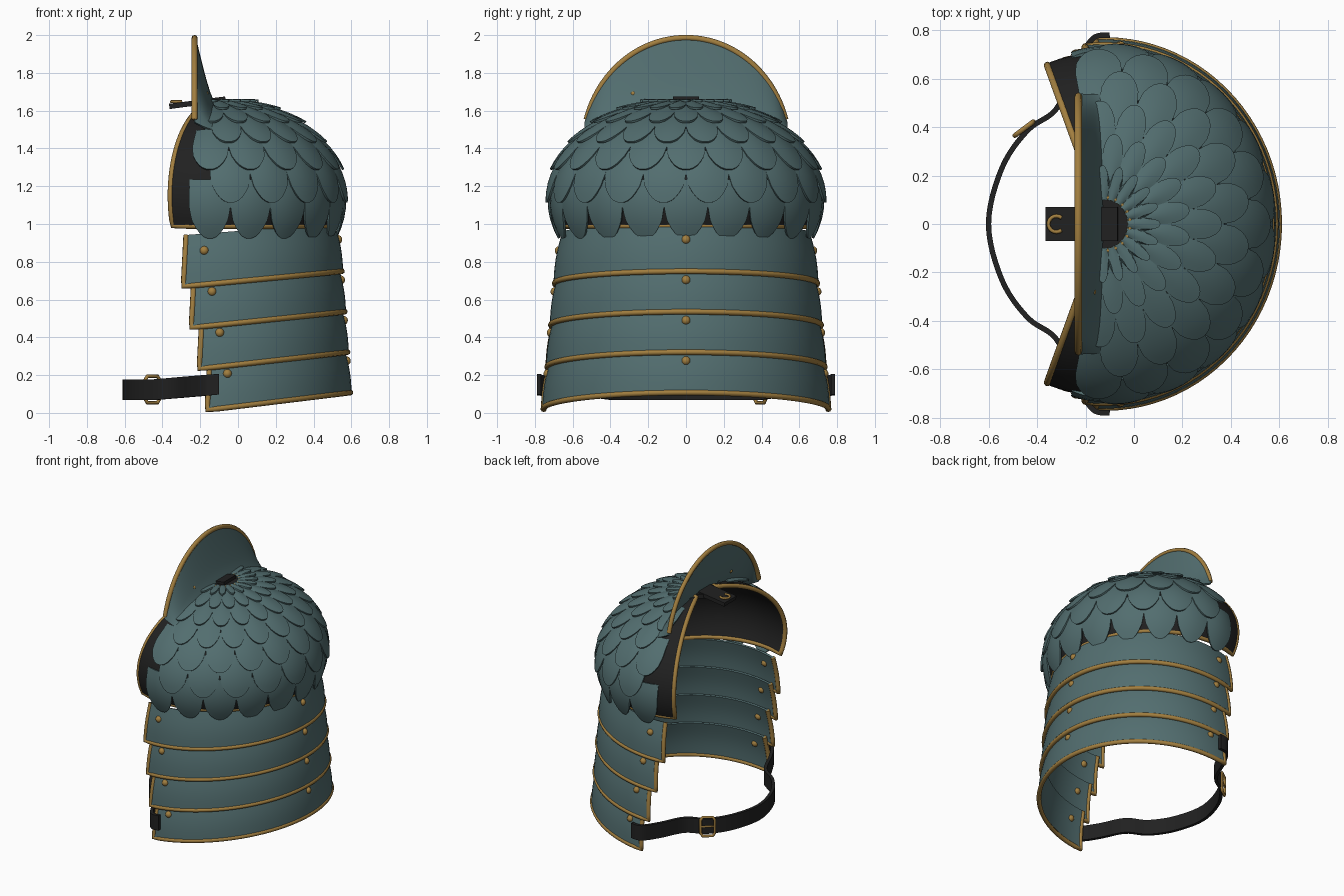
import bpy, math
from math import sin, cos, pi, radians as rad, acos
from mathutils import Vector

if "Cube" in bpy.data.objects:
    bpy.data.objects.remove(bpy.data.objects["Cube"])


def material(name, col):
    m = bpy.data.materials.new(name)
    m.diffuse_color = (*col, 1)
    m.use_nodes = True
    m.node_tree.nodes["Principled BSDF"].inputs["Base Color"].default_value = m.diffuse_color
    return m


TEAL = material("teal_metal", (0.085, 0.155, 0.16))
GOLD = material("brass_trim", (0.36, 0.21, 0.05))
DARK = material("black_leather", (0.015, 0.015, 0.015))
CX, CZ = -0.12, 1.15            # dome centre


def make(name, verts, faces, mat, thick=0.0):
    me = bpy.data.meshes.new(name)
    me.from_pydata([tuple(v) for v in verts], [], faces)
    me.materials.append(mat)
    me.polygons.foreach_set("use_smooth", [True] * len(me.polygons))
    ob = bpy.data.objects.new(name, me)
    bpy.context.collection.objects.link(ob)
    if thick:
        s = ob.modifiers.new("thickness", "SOLIDIFY")
        s.thickness, s.offset = thick, 0
    e = ob.modifiers.new("sharp_edges", "EDGE_SPLIT")
    e.split_angle = rad(40)
    return ob


def grid(f, nu, nv, verts, faces):
    """Append the surface f(u, v), u and v in 0..1."""
    b = len(verts)
    verts += [f(i / nu, j / nv) for j in range(nv + 1) for i in range(nu + 1)]
    for j in range(nv):
        for i in range(nu):
            a = b + j * (nu + 1) + i
            faces.append((a, a + 1, a + nu + 2, a + nu + 1))


def sheet(name, f, nu, nv, mat, thick):
    v, q = [], []
    grid(f, nu, nv, v, q)
    return make(name, v, q, mat, thick)


def tube(name, pts, r, mat=GOLD, closed=False):
    cu = bpy.data.curves.new(name, "CURVE")
    cu.dimensions = "3D"
    cu.bevel_depth, cu.bevel_resolution, cu.use_fill_caps = r, 2, True
    sp = cu.splines.new("POLY")
    sp.points.add(len(pts) - 1)
    for p, c in zip(sp.points, pts):
        p.co = (*c, 1)
    sp.use_cyclic_u = closed
    cu.materials.append(mat)
    ob = bpy.data.objects.new(name, cu)
    bpy.context.collection.objects.link(ob)


def rivet(name, loc, r=0.024):
    bpy.ops.mesh.primitive_uv_sphere_add(segments=14, ring_count=8, radius=r, location=loc)
    ob = bpy.context.object
    ob.name = name
    ob.data.materials.append(GOLD)
    bpy.ops.object.shade_smooth()


def dome(az, phi, lift=0.0):
    a, p = rad(az), rad(phi)
    return Vector((CX + (0.66 + lift) * sin(p) * cos(a), (0.70 + lift) * sin(p) * sin(a),
                   CZ + (0.49 + lift) * cos(p)))


# Dark dome lining, open towards the neck
A, P0, P1 = 111, 9, 109
sheet("dome_lining", lambda u, v: dome(-A + 2 * A * u, P0 + (P1 - P0) * v), 48, 24, DARK, 0.02)
N = 30
rim = [dome(-A, P1 + (P0 - P1) * i / N) for i in range(N)]
rim += [dome(-A + 2 * A * i / N, P0, 0.008) for i in range(N)]
rim += [dome(A, P0 + (P1 - P0) * i / N) for i in range(N)]
rim += [dome(A - 2 * A * i / N, P1) for i in range(N)]
tube("dome_rim", rim, 0.016, closed=True)

# Overlapping scales in staggered rows
tips = [19, 30, 43, 58, 75, 94, 115]
verts, faces, step = [], [], 18.5
for r, tip in enumerate(tips):
    gap = tip - (tips[r - 1] if r else 8)
    start = max(8, tip - 1.65 * gap)
    n = 11 if r % 2 == 0 else 10
    for k in range(n):
        c = (k - (n - 1) / 2) * step

        def scale(u, v, c=c, tip=tip, gap=gap, start=start):
            s = 2 * u - 1
            end = tip - 0.5 * gap * abs(s) ** 2.3
            return dome(c + s * 9.2 * (1 - 0.12 * max(0, v - 0.7) / 0.3), start + (end - start) * v,
                        0.008 + 0.022 * v + 0.012 * (1 - s * s))
        grid(scale, 10, 6, verts, faces)
make("dome_scales", verts, faces, TEAL, 0.012)

# Four tilted arm plates with trim on the ends and lower edge
for i in range(4):
    xf, zf, xb, zb, ry = -0.288 + 0.042 * i, 0.67 - 0.218 * i, 0.55 + 0.015 * i, 0.75 - 0.214 * i, 0.695 + 0.02 * i

    def plate(u, v, xf=xf, zf=zf, xb=xb, zb=zb, ry=ry):
        bulge = 0.010 * sin(pi * v)
        x0, x1 = xf + 0.014 * (1 - v), xb - 0.045 * (1 - v) + bulge
        rx, r2 = x1 - CX, ry - 0.045 * (1 - v) + bulge
        end = acos((x0 - CX) / rx)
        t = end * (2 * u - 1)
        x = CX + rx * cos(t)
        z0, z1 = zf + 0.27 * (1 - v), zb + 0.25 * (1 - v)
        return Vector((x, r2 * sin(t), z0 + (z1 - z0) * (x - x0) / (x1 - x0)))
    sheet(f"arm_plate_{i + 1}", plate, 48, 8, TEAL, 0.014)
    path = [plate(0, j / 8) for j in range(8)] + [plate(j / 48, 1) for j in range(48)]
    path += [plate(1, 1 - j / 8) for j in range(9)]
    tube(f"arm_plate_trim_{i + 1}", path, 0.0155)
    for k, u in enumerate((0.043, 0.5, 0.957)):
        rivet(f"arm_rivet_{i + 1}_{k + 1}", plate(u, 0.33))


# Upright neck guard, leaning from the dome to a flat arched rim
def guard(u, v):
    y = 0.53 * (2 * u - 1)
    top = 1.395 + 0.59 * math.sqrt(1 - (y / 0.546) ** 2)
    base = min(top - 0.01, CZ + 0.50 * math.sqrt(1 - (y / 0.73) ** 2))
    return Vector((-0.135 - 0.095 * v ** 0.8, y, base + (top - base) * v))


def arch(s):
    t = s * 1.30
    return Vector((-0.23, 0.546 * sin(t), 1.395 + 0.59 * cos(t)))


sheet("neck_guard", guard, 48, 8, TEAL, 0.016)
tube("neck_guard_rim", [arch(i / 24 - 1) for i in range(49)], 0.016)
rivet("neck_guard_rivet", (-0.17, -0.28, 1.69), 0.014)

# Crown cap and top strap with small ring
bpy.ops.mesh.primitive_cylinder_add(vertices=32, radius=0.1, depth=0.03, location=(CX, 0, 1.638))
bpy.context.object.name = "crown_cap"
bpy.context.object.data.materials.append(DARK)
bpy.ops.mesh.primitive_cube_add(size=1, location=(-0.215, 0, 1.642), rotation=(0, -0.13, 0))
ob = bpy.context.object
ob.name = "top_strap"
ob.scale = (0.30, 0.14, 0.028)
ob.data.materials.append(DARK)
tube("top_strap_hook", [(-0.32 + 0.033 * cos(rad(a)), 0.033 * sin(rad(a)), 1.648)
                        for a in range(50, 311, 20)], 0.008)

# Arm strap: a flat band curving across the open side
half = [(-0.10, 0.778), (-0.17, 0.765), (-0.24, 0.65), (-0.32, 0.475), (-0.44, 0.385),
        (-0.545, 0.23), (-0.60, 0.0)]
ctrl = [Vector(p) for p in half] + [Vector((x, -y)) for x, y in half[-2::-1]]


def band(t):
    """Smooth curve through the control points."""
    n = len(ctrl) - 1
    i = min(int(t * n), n - 1)
    f = t * n - i
    a, b, c, d = (ctrl[max(0, min(n, i + k))] for k in (-1, 0, 1, 2))
    return 0.5 * (2 * b + (c - a) * f + (2 * a - 5 * b + 4 * c - d) * f * f + (3 * b - a - 3 * c + d) * f ** 3)


def strap(u, v):
    p = band(u)
    return Vector((p.x, p.y, 0.122 + 0.03 * max(0, (p.x + 0.45) / 0.35) + 0.11 * (v - 0.5)))


sheet("arm_strap", strap, 72, 2, DARK, 0.022)

# Buckle on the strap
mid, tan = Vector((-0.445, 0.382, 0.124)), Vector((0.8, 0.6, 0))
out = Vector((-0.6, 0.8, 0)) * 0.014
up = Vector((0, 0, 1))
corners = [(-1, -0.7), (-0.7, -1), (0.7, -1), (1, -0.7), (1, 0.7), (0.7, 1), (-0.7, 1), (-1, 0.7)]
tube("buckle_frame", [mid + out + tan * 0.048 * a + up * 0.07 * b for a, b in corners], 0.010, closed=True)
tube("buckle_prong", [mid + out - tan * 0.048, mid + out * 1.2 + tan * 0.048], 0.007)
